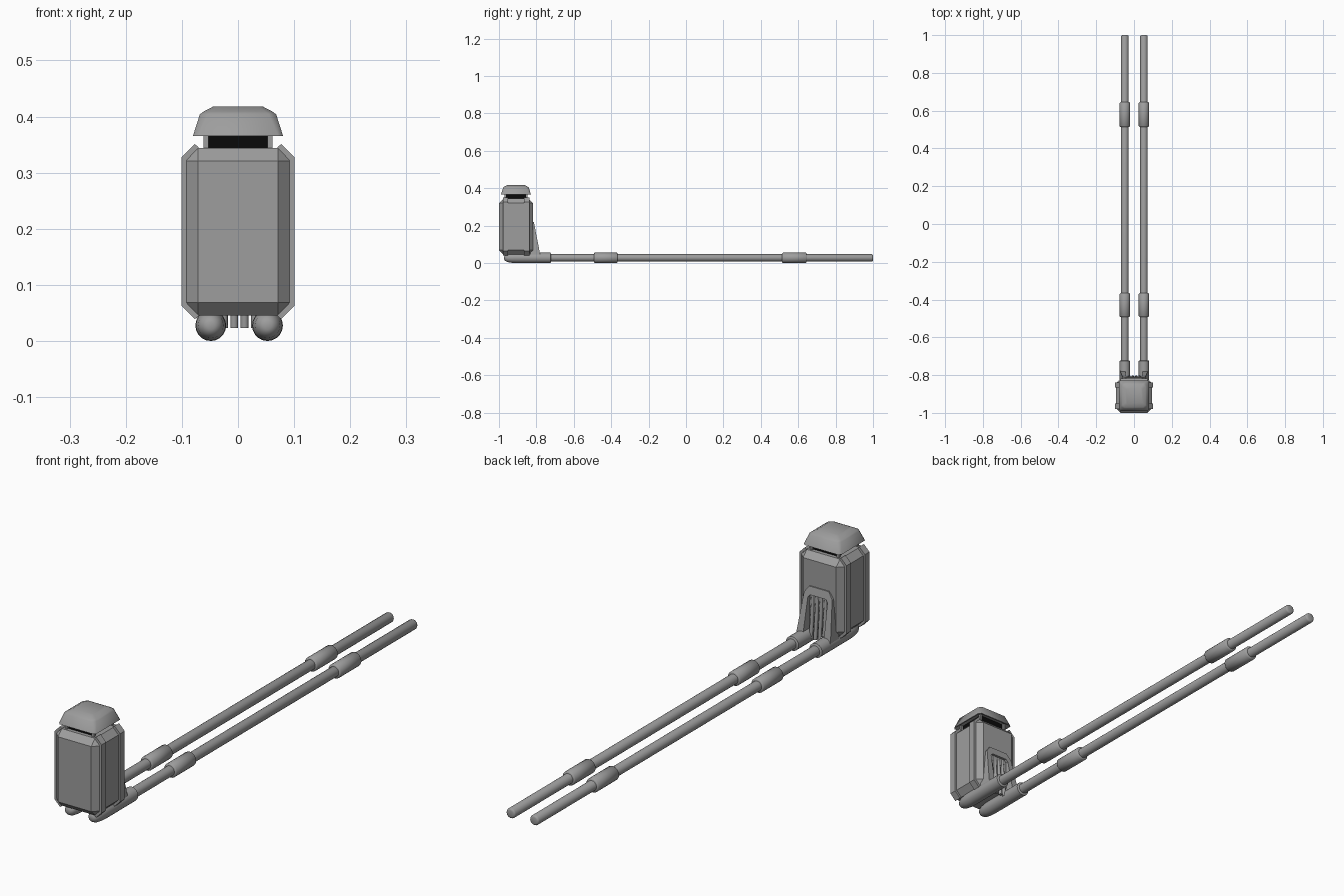
import bpy, bmesh, math

if "Cube" in bpy.data.objects:
    bpy.data.objects.remove(bpy.data.objects["Cube"])

BY = -0.909          # body centre in y
TX, TZ = 0.0505, 0.0275   # tube offset and height


def material(name, v):
    m = bpy.data.materials.new(name)
    m.diffuse_color = (v, v, v, 1)
    m.use_nodes = True
    m.node_tree.nodes["Principled BSDF"].inputs["Base Color"].default_value = m.diffuse_color
    return m


GREY = material("dark_grey", 0.34)
BLACK = material("black", 0.003)


def finish(name, bm, smooth=0, mat=GREY):
    bmesh.ops.recalc_face_normals(bm, faces=bm.faces)
    me = bpy.data.meshes.new(name)
    bm.to_mesh(me)
    bm.free()
    me.materials.append(mat)
    ob = bpy.data.objects.new(name, me)
    bpy.context.collection.objects.link(ob)
    if smooth:
        bpy.ops.object.select_all(action='DESELECT')
        ob.select_set(True)
        bpy.context.view_layer.objects.active = ob
        bpy.ops.object.shade_smooth_by_angle(angle=math.radians(smooth))
    return ob


def make(name, verts, faces, smooth=0):
    bm = bmesh.new()
    vs = [bm.verts.new(v) for v in verts]
    for f in faces:
        bm.faces.new([vs[i] for i in f])
    return finish(name, bm, smooth)


def loft(name, rings, smooth=0):
    """Skin a stack of equal-length rings and close both ends."""
    n = len(rings[0])
    verts = [p for r in rings for p in r]
    faces = [(i * n + j, i * n + (j + 1) % n, (i + 1) * n + (j + 1) % n, (i + 1) * n + j)
             for i in range(len(rings) - 1) for j in range(n)]
    faces += [tuple(range(n)), tuple(range(len(verts) - n, len(verts)))]
    return make(name, verts, faces, smooth)


def lathe_y(name, x, profile, n=20):
    rings = [[(x + r * math.cos(2 * math.pi * k / n), y, TZ + r * math.sin(2 * math.pi * k / n))
              for k in range(n)] for y, r in profile]
    return loft(name, rings, 50)


def box(name, loc, size, bevel=0, mat=GREY):
    bm = bmesh.new()
    bmesh.ops.create_cube(bm, size=1)
    bmesh.ops.scale(bm, vec=size, verts=bm.verts)
    if bevel:
        bmesh.ops.bevel(bm, geom=bm.edges[:], offset=bevel, segments=1, affect='EDGES')
    ob = finish(name, bm, 0, mat)
    ob.location = loc
    return ob


def square_ring(h, c, z):
    """Square with clipped corners."""
    pts = [(h, h - c), (h - c, h), (c - h, h), (-h, h - c),
           (-h, c - h), (c - h, -h), (h - c, -h), (h, c - h)]
    return [(x, BY + y, z) for x, y in pts]


# Chamfered main body
box("body", (0, BY, 0.1945), (0.188, 0.182, 0.298), 0.023)

# Corner ribs wrapping each side of the body
rib = [(0.07, 0.345), (0.077, 0.351), (0.101, 0.327), (0.101, 0.063),
       (0.077, 0.039), (0.07, 0.045), (0.092, 0.068), (0.092, 0.322)]
for s in (-1, 1):
    for y0 in (-0.979, -0.866):
        loft("side_rib", [[(s * x, y, z) for x, z in rib] for y in (y0, y0 + 0.028)])

# Black neck with corner posts
box("neck_core", (0, BY, 0.357), (0.108, 0.108, 0.034), mat=BLACK)
for sx in (-1, 1):
    for sy in (-1, 1):
        box("neck_post", (sx * 0.057, BY + sy * 0.057, 0.357), (0.009, 0.009, 0.034))

# Softly shaded cap with recessed underside
loft("cap", [square_ring(0.068, 0.008, 0.373), square_ring(0.075, 0.008, 0.365),
             square_ring(0.0805, 0.009, 0.365), square_ring(0.068, 0.013, 0.404),
             square_ring(0.061, 0.013, 0.409), square_ring(0.044, 0.008, 0.418)], 60)

# Long tubes, their collars and the rounded foot sleeves
for s in (-1, 1):
    x = 0.002 + s * TX
    lathe_y("long_tube", x, [(-0.76, 0.0195), (0.994, 0.0195), (0.998, 0.0175), (1.0, 0.012)])
    lathe_y("foot_sleeve", x, [(-0.972, 0.007), (-0.968, 0.0155), (-0.955, 0.0225), (-0.93, 0.0265),
                               (-0.905, 0.0275), (-0.725, 0.0275), (-0.722, 0.022)])
    for a, b in ((-0.492, -0.366), (0.514, 0.645)):
        lathe_y("tube_collar", x, [(a, 0.0235), (a + 0.004, 0.0275), (b - 0.004, 0.0275), (b, 0.0235)])

# Arched rear frame, sloping outward towards the bottom
outer = [(-0.074, 0.04), (-0.06, 0.195), (-0.042, 0.22), (0.042, 0.22), (0.06, 0.195), (0.074, 0.04)]
inner = [(0.045, 0.04), (0.042, 0.18), (0.034, 0.19), (-0.034, 0.19), (-0.042, 0.18), (-0.045, 0.04)]


def slope(z):
    return -0.814 + 0.032 * (0.222 - z) / 0.165


both = outer + inner[::-1]
n = len(outer)
verts = [(x, -0.832, z) for x, z in both] + [(x, slope(z), z) for x, z in both]
faces = []
for i in range(n - 1):
    faces += [(i, i + 1, n + i + 1, n + i), (2 * n + i, 2 * n + i + 1, 3 * n + i + 1, 3 * n + i),
              (i, i + 1, 2 * n + i + 1, 2 * n + i), (n + i, n + i + 1, 3 * n + i + 1, 3 * n + i)]
faces += [(0, n, 3 * n, 2 * n), (n - 1, 2 * n - 1, 4 * n - 1, 3 * n - 1)]
make("rear_frame", verts, faces)

# Four slanted pipes inside the frame
for k in range(4):
    px = 0.0025 + (k - 1.5) * 0.0185
    loft("rear_pipe", [[(px + 0.007 * math.cos(a), y + 0.007 * math.sin(a), z)
                        for a in (2 * math.pi * j / 12 for j in range(12))]
                       for y, z in ((-0.808, 0.023), (-0.824, 0.2))], 35)
